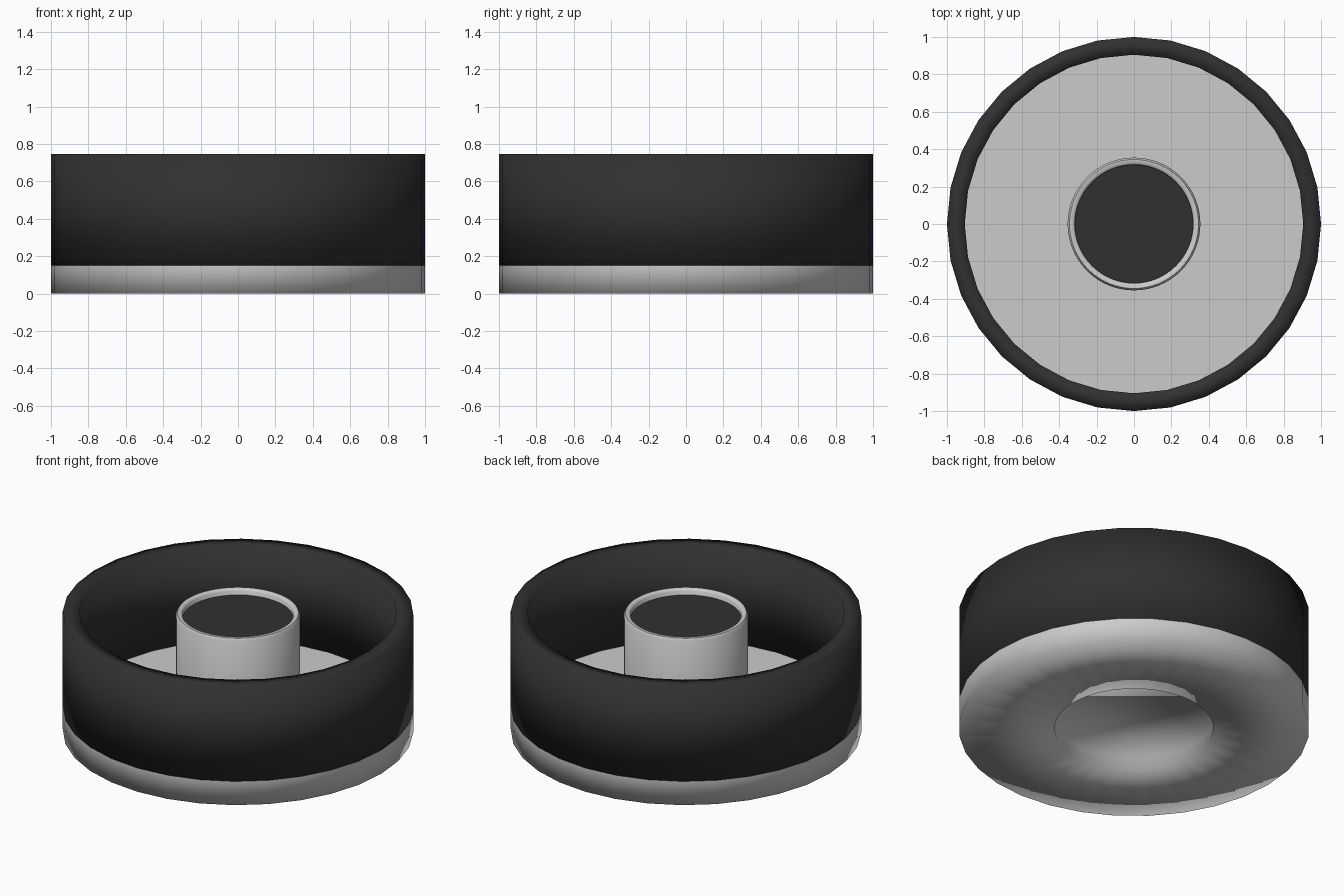
import bpy, bmesh, math

if "Cube" in bpy.data.objects:
    bpy.data.objects.remove(bpy.data.objects["Cube"])

dark = bpy.data.materials.new("dark_rubber")
dark.diffuse_color = (0.03, 0.03, 0.03, 1)
dark.use_nodes = True
dark.node_tree.nodes["Principled BSDF"].inputs["Base Color"].default_value = dark.diffuse_color


def lathe(name, profile, sides, closed=False, mat=None, smooth_angle=None):
    """Revolve (radius, z) points around z; open profiles get end caps."""
    bm = bmesh.new()
    rings = []
    for r, z in profile:
        rings.append([bm.verts.new((r * math.cos(2 * math.pi * i / sides),
                                    r * math.sin(2 * math.pi * i / sides), z))
                      for i in range(sides)])
    pairs = list(zip(rings, rings[1:]))
    if closed:
        pairs.append((rings[-1], rings[0]))
    for a, b in pairs:
        for i in range(sides):
            j = (i + 1) % sides
            bm.faces.new((a[i], a[j], b[j], b[i]))
    if not closed:
        bm.faces.new(rings[0])
        bm.faces.new(rings[-1])
    bmesh.ops.recalc_face_normals(bm, faces=bm.faces[:])
    for f in bm.faces:
        f.smooth = True
    mesh = bpy.data.meshes.new(name)
    bm.to_mesh(mesh)
    bm.free()
    obj = bpy.data.objects.new(name, mesh)
    bpy.context.collection.objects.link(obj)
    if mat:
        mesh.materials.append(mat)
    if smooth_angle:
        bpy.ops.object.select_all(action='DESELECT')
        obj.select_set(True)
        bpy.context.view_layer.objects.active = obj
        bpy.ops.object.shade_smooth_by_angle(angle=math.radians(smooth_angle))
    return obj


# grey base with a shallow round recess underneath and a flat floor on top
base = lathe("base", [(0.455, 0.07), (0.455, 0), (1, 0), (1, 0.149)], 32)
base.data.polygons[len(base.data.polygons) - 1].use_smooth = False
for e in base.data.edges:
    if all(base.data.vertices[v].co.z > 0.14 for v in e.vertices):
        e.use_edge_sharp = True

# dark outer wall
lathe("outer_wall", [(1, 0.149), (1, 0.745), (0.905, 0.745), (0.905, 0.149)],
      32, closed=True, mat=dark)

# grey centre tube with a softened rim
lathe("centre_tube", [(0.355, 0.149), (0.355, 0.73), (0.345, 0.745),
                      (0.325, 0.745), (0.316, 0.735), (0.316, 0.149)],
      64, closed=True, smooth_angle=50)

# dark plug set just below the tube rim
lathe("centre_plug", [(0.316, 0.149), (0.316, 0.71)], 64, mat=dark, smooth_angle=30)
